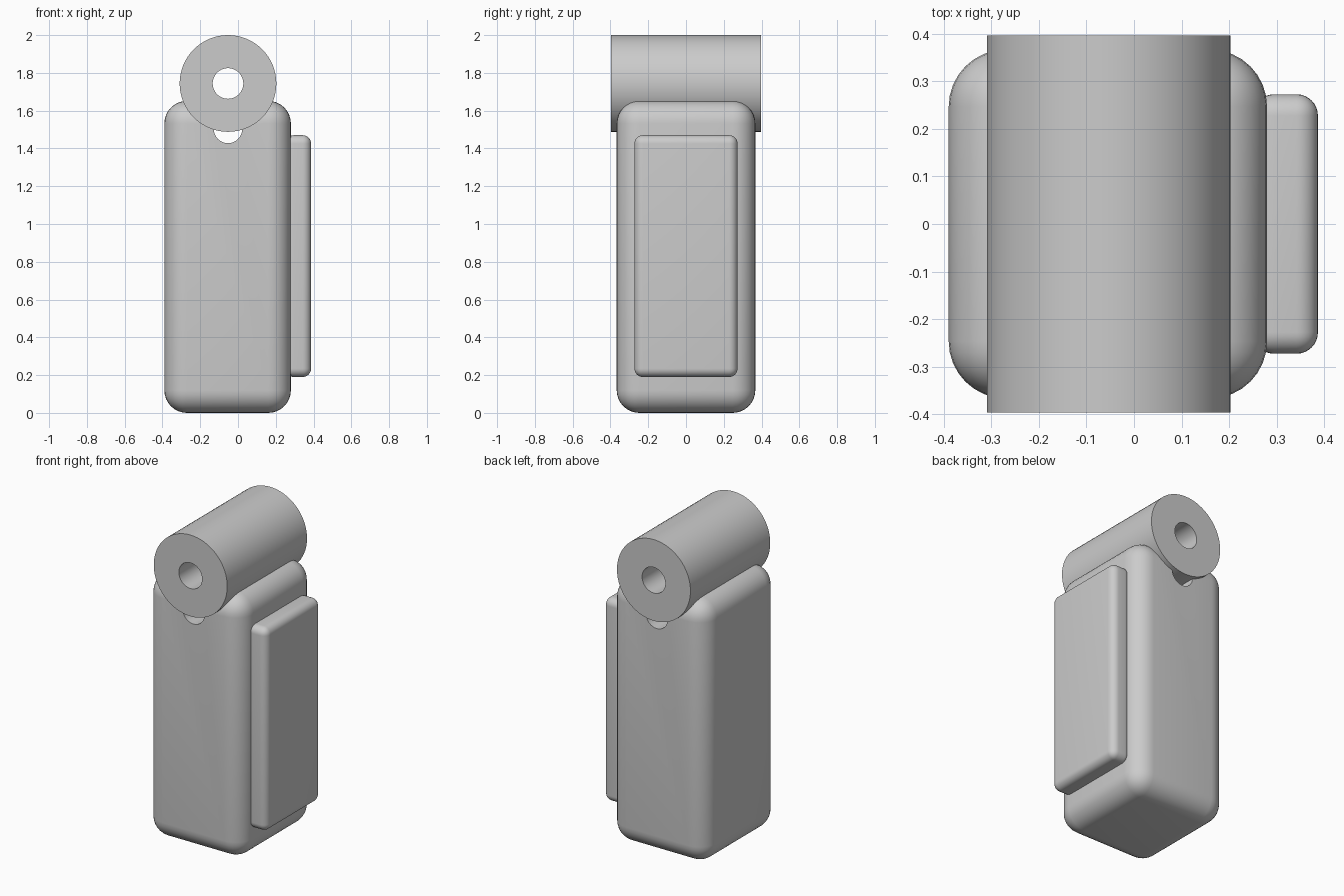
import bpy, bmesh, math
from mathutils import Vector

cube = bpy.data.objects.get("Cube")
if cube:
    bpy.data.objects.remove(cube, do_unlink=True)

grey = bpy.data.materials.new("plain grey")
grey.use_nodes = True
color = (0.6, 0.6, 0.6, 1)
grey.diffuse_color = color
grey.node_tree.nodes["Principled BSDF"].inputs["Base Color"].default_value = color


def add_object(name, bm):
    mesh = bpy.data.meshes.new(name)
    bmesh.ops.recalc_face_normals(bm, faces=bm.faces)
    bm.to_mesh(mesh)
    bm.free()
    mesh.materials.append(grey)
    obj = bpy.data.objects.new(name, mesh)
    bpy.context.collection.objects.link(obj)
    return obj


def rounded_box(name, low, high, radius):
    low, high = Vector(low), Vector(high)
    bm = bmesh.new()
    bmesh.ops.create_cube(bm, size=1)
    bmesh.ops.scale(bm, vec=high - low, verts=bm.verts)
    bmesh.ops.translate(bm, vec=(low + high) / 2, verts=bm.verts)
    bmesh.ops.bevel(bm, geom=bm.edges[:], offset=radius, segments=8,
                    profile=0.5, affect='EDGES')
    return add_object(name, bm)


def rod(name, radius, half_length, x, z):
    bpy.ops.mesh.primitive_cylinder_add(
        vertices=64, radius=radius, depth=2 * half_length,
        location=(x, 0, z), rotation=(math.pi / 2, 0, 0))
    obj = bpy.context.object
    obj.name = name
    obj.data.materials.append(grey)
    return obj


def bore(obj, cutter):
    cutter.hide_render = True
    cutter.hide_set(True)
    cut = obj.modifiers.new("bore", 'BOOLEAN')
    cut.operation = 'DIFFERENCE'
    cut.solver = 'EXACT'
    cut.object = cutter
    bpy.context.view_layer.objects.active = obj
    bpy.ops.object.modifier_apply(modifier=cut.name)
    bpy.data.objects.remove(cutter, do_unlink=True)


axis_x = -0.053

# Rounded body with a through hole just under the barrel
body = rounded_box("body", (-0.39, -0.367, 0), (0.28, 0.367, 1.652), 0.12)
bore(body, rod("body_hole_cutter", 0.075, 0.6, axis_x, 1.503))

# Hollow barrel lying across the top
barrel = rod("barrel", 0.256, 0.397, axis_x, 1.744)
bore(barrel, rod("barrel_hole_cutter", 0.081, 0.6, axis_x, 1.744))

# Raised side panel
panel = rounded_box("side_panel", (0.25, -0.273, 0.19), (0.387, 0.273, 1.47), 0.045)

# Smooth the rounded surfaces and keep the rims sharp
for obj in (body, barrel, panel):
    bpy.ops.object.select_all(action='DESELECT')
    obj.select_set(True)
    bpy.context.view_layer.objects.active = obj
    bpy.ops.object.shade_smooth_by_angle(angle=math.radians(30))
